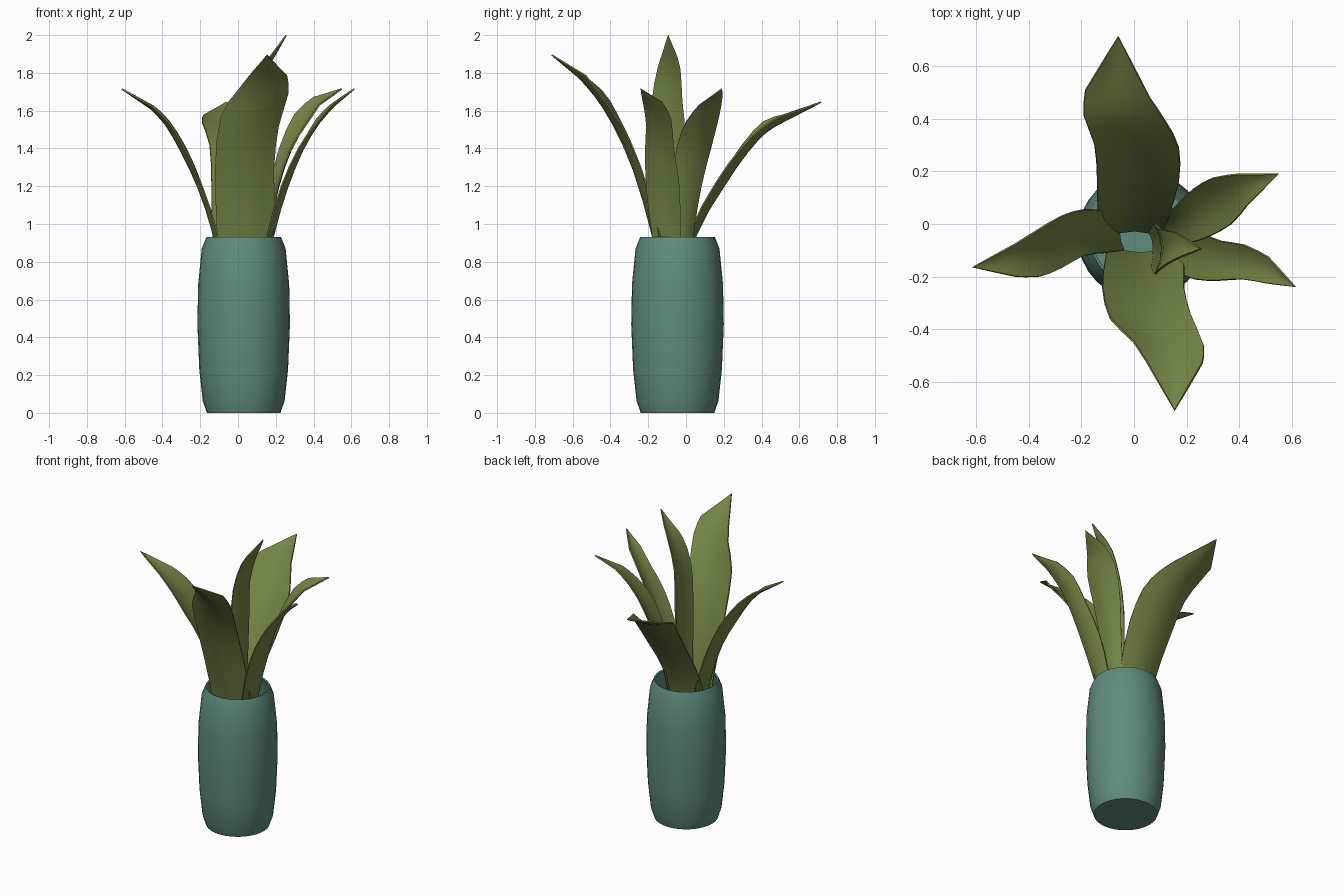
import bpy, bmesh, math
from mathutils import Vector

if "Cube" in bpy.data.objects:
    bpy.data.objects.remove(bpy.data.objects["Cube"])


def material(name, rgb):
    m = bpy.data.materials.new(name)
    m.diffuse_color = (*rgb, 1)
    m.use_nodes = True
    m.node_tree.nodes["Principled BSDF"].inputs["Base Color"].default_value = m.diffuse_color
    return m


TEAL = material("teal glaze", (0.117, 0.262, 0.205))
GREEN = material("leaf green", (0.171, 0.235, 0.061))


def finish(bm, name, mat, thickness, offset, angle):
    """Turn a sheet into a thin closed shell with smooth shading."""
    bmesh.ops.remove_doubles(bm, verts=bm.verts, dist=1e-5)
    bmesh.ops.recalc_face_normals(bm, faces=bm.faces)
    me = bpy.data.meshes.new(name)
    bm.to_mesh(me)
    bm.free()
    me.materials.append(mat)
    ob = bpy.data.objects.new(name, me)
    bpy.context.collection.objects.link(ob)
    bpy.ops.object.select_all(action='DESELECT')
    ob.select_set(True)
    bpy.context.view_layer.objects.active = ob
    mod = ob.modifiers.new("shell", 'SOLIDIFY')
    mod.thickness = thickness
    mod.offset = offset
    bpy.ops.object.modifier_apply(modifier=mod.name)
    bpy.ops.object.shade_smooth_by_angle(angle=math.radians(angle))


def grid(bm, rows, closed=False):
    rows = [[bm.verts.new(p) for p in r] for r in rows]
    n = len(rows[0])
    for a, b in zip(rows, rows[1:]):
        for i in range(n if closed else n - 1):
            j = (i + 1) % n
            bm.faces.new((a[i], a[j], b[j], b[i]))
    return rows


# Vase: barrel profile (radius, height) turned round its axis, open at the top
def vase():
    profile = [(0.195, 0), (0.217, 0.065), (0.235, 0.23), (0.245, 0.47),
               (0.241, 0.68), (0.222, 0.87), (0.198, 0.93)]
    n = 32
    bm = bmesh.new()
    rows = grid(bm, [[(0.03 + r * math.cos(2 * math.pi * i / n),
                       -0.045 + r * math.sin(2 * math.pi * i / n), z)
                      for i in range(n)] for r, z in profile], closed=True)
    bm.faces.new(rows[0][::-1])
    finish(bm, "vase", TEAL, 0.01, -1, 40)


def spline(p, i, t):
    """Catmull-Rom point between p[i] and p[i + 1]."""
    a, b, c, d = p[max(i - 1, 0)], p[i], p[i + 1], p[min(i + 2, len(p) - 1)]
    return 0.5 * (2 * b + (c - a) * t + (2 * a - 5 * b + 4 * c - d) * t * t
                  + (3 * b - a - 3 * c + d) * t ** 3)


# Leaf: two edge curves joined by a cupped sheet, running straight to the tip
def leaf(name, stations, tip, cup=0.13):
    left = [Vector(s[:3]) for s in stations]
    right = [Vector(s[3:]) for s in stations]
    tip = Vector(tip)
    pairs = []
    for i in range(len(left) - 1):
        for t in (0, 0.5):
            pairs.append((spline(left, i, t), spline(right, i, t)))
    pairs.append((left[-1], right[-1]))
    pairs.append((left[-1].lerp(tip, 0.5), right[-1].lerp(tip, 0.5)))
    pairs.append((tip, tip))
    mids = [(a + b) / 2 for a, b in pairs]
    out = tip - mids[0]
    out.z = 0
    rows = []
    for k, (a, b) in enumerate(pairs):
        along = mids[min(k + 1, len(mids) - 1)] - mids[max(k - 1, 0)]
        nrm = (b - a).cross(along)
        if nrm.length > 1e-9:
            nrm.normalize()
        if nrm.dot(out) < 0:
            nrm = -nrm
        depth = cup * (b - a).length
        rows.append([a.lerp(b, u) + nrm * depth * (4 * u * (1 - u))
                     for u in (0, 0.25, 0.5, 0.75, 1)])
    bm = bmesh.new()
    grid(bm, rows[:-1])
    bm.verts.ensure_lookup_table()
    last = list(bm.verts)[-5:]
    point = bm.verts.new(tip)
    for a, b in zip(last, last[1:]):
        bm.faces.new((a, b, point))
    finish(bm, name, GREEN, 0.008, 0, 50)


vase()

# Each station: left edge xyz, right edge xyz, from inside the vase upwards
leaf("back_leaf", [
    (-0.10, -0.05, 0.6, 0.10, -0.05, 0.6),
    (-0.135, 0.02, 0.95, 0.13, 0.02, 0.95),
    (-0.14, 0.17, 1.22, 0.17, 0.16, 1.22),
    (-0.15, 0.30, 1.42, 0.17, 0.29, 1.40),
    (-0.19, 0.41, 1.54, 0.12, 0.39, 1.50),
    (-0.185, 0.51, 1.575, 0.06, 0.48, 1.56)], (-0.06, 0.715, 1.645))

leaf("front_leaf", [
    (-0.10, -0.08, 0.6, 0.15, -0.08, 0.6),
    (-0.11, -0.14, 0.95, 0.19, -0.14, 0.95),
    (-0.12, -0.24, 1.3, 0.19, -0.24, 1.3),
    (-0.09, -0.36, 1.57, 0.215, -0.34, 1.52),
    (0.0, -0.45, 1.71, 0.265, -0.46, 1.69),
    (0.08, -0.58, 1.81, 0.26, -0.53, 1.785)], (0.155, -0.71, 1.895))

leaf("left_leaf", [
    (-0.04, 0.04, 0.6, -0.04, -0.10, 0.6),
    (-0.11, 0.05, 0.95, -0.11, -0.11, 0.95),
    (-0.19, 0.055, 1.2, -0.19, -0.12, 1.2),
    (-0.275, 0.03, 1.4, -0.28, -0.17, 1.39),
    (-0.37, -0.025, 1.55, -0.36, -0.20, 1.53),
    (-0.45, -0.075, 1.625, -0.45, -0.20, 1.62)], (-0.615, -0.165, 1.715))

leaf("right_back_leaf", [
    (0.06, 0.02, 0.6, 0.12, -0.08, 0.6),
    (0.12, 0.04, 0.95, 0.17, -0.05, 0.95),
    (0.17, 0.08, 1.2, 0.21, -0.07, 1.2),
    (0.22, 0.13, 1.4, 0.28, -0.05, 1.4),
    (0.30, 0.175, 1.58, 0.37, 0.0, 1.54),
    (0.40, 0.19, 1.67, 0.43, 0.07, 1.63)], (0.55, 0.19, 1.715))

leaf("right_front_leaf", [
    (0.12, -0.03, 0.6, 0.09, -0.13, 0.6),
    (0.18, -0.03, 0.95, 0.16, -0.18, 0.95),
    (0.25, -0.035, 1.2, 0.23, -0.21, 1.2),
    (0.33, -0.065, 1.4, 0.32, -0.215, 1.4),
    (0.42, -0.08, 1.56, 0.41, -0.21, 1.53),
    (0.51, -0.125, 1.645, 0.50, -0.225, 1.635)], (0.615, -0.24, 1.715))

leaf("centre_leaf", [
    (0.06, -0.03, 0.6, 0.06, -0.15, 0.6),
    (0.07, -0.01, 0.95, 0.07, -0.17, 0.95),
    (0.08, 0.0, 1.4, 0.08, -0.19, 1.4),
    (0.10, -0.02, 1.65, 0.09, -0.18, 1.65),
    (0.15, -0.03, 1.82, 0.13, -0.15, 1.82),
    (0.20, -0.055, 1.91, 0.18, -0.125, 1.90)], (0.255, -0.095, 2.0))
